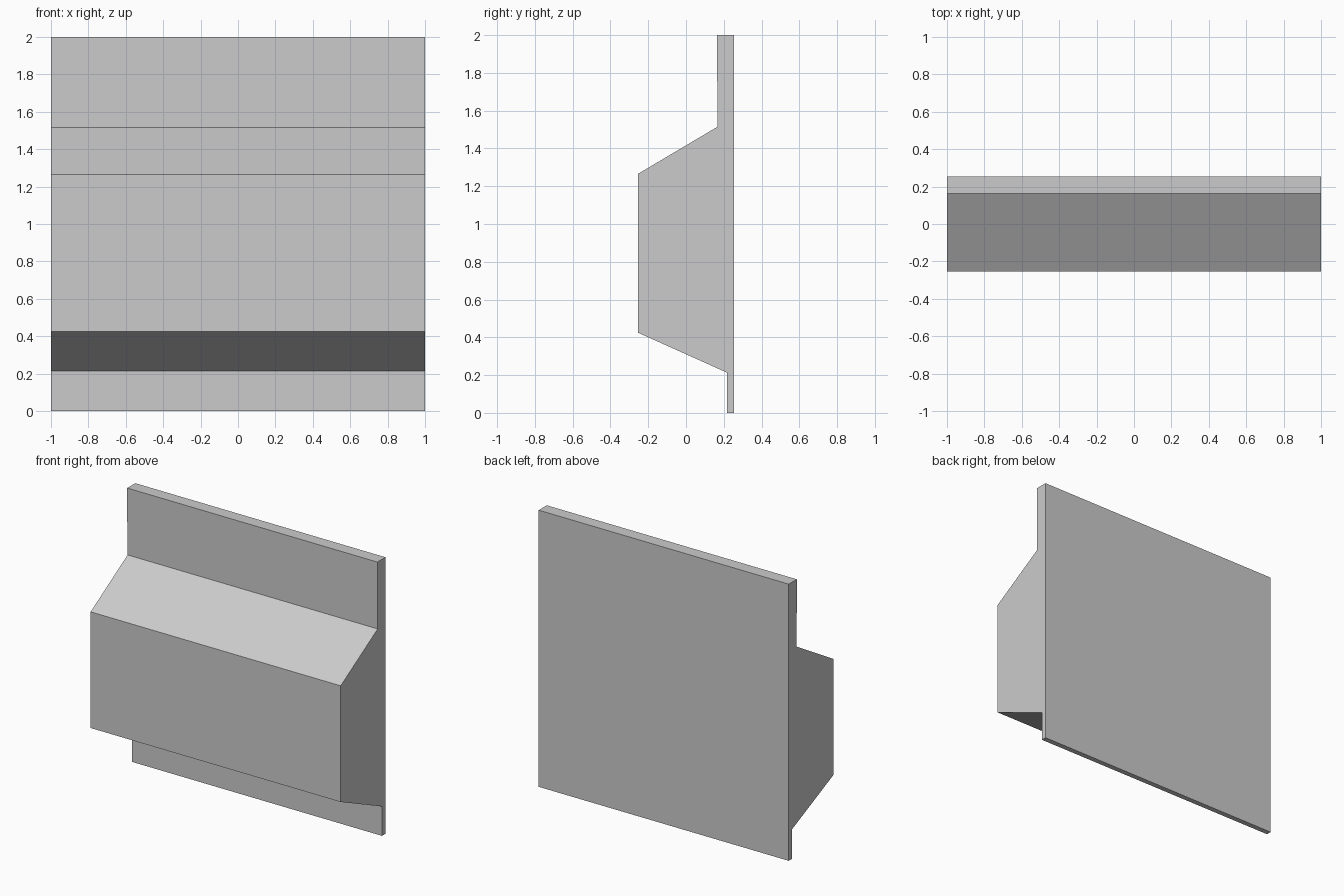
import bpy
import bmesh

# Remove the default object
cube = bpy.data.objects.get("Cube")
if cube:
    bpy.data.objects.remove(cube, do_unlink=True)


def make_material(name, colour):
    mat = bpy.data.materials.new(name)
    mat.use_nodes = True
    mat.diffuse_color = colour
    mat.node_tree.nodes["Principled BSDF"].inputs["Base Color"].default_value = colour
    return mat


def extrude_profile(name, profile, half_width, mat):
    """Sweep a (y, z) outline along x."""
    bm = bmesh.new()
    verts = [bm.verts.new((-half_width, y, z)) for y, z in profile]
    face = bm.faces.new(verts)
    swept = bmesh.ops.extrude_face_region(bm, geom=[face], use_keep_orig=True)
    moved = [g for g in swept["geom"] if isinstance(g, bmesh.types.BMVert)]
    bmesh.ops.translate(bm, verts=moved, vec=(2 * half_width, 0, 0))
    bmesh.ops.recalc_face_normals(bm, faces=bm.faces)
    mesh = bpy.data.meshes.new(name)
    bm.to_mesh(mesh)
    bm.free()
    mesh.materials.append(mat)
    obj = bpy.data.objects.new(name, mesh)
    bpy.context.collection.objects.link(obj)
    return obj


grey = make_material("light grey", (0.6, 0.6, 0.6, 1))

# Wall section: flat back, thin foot, protruding middle, upper flange with a slight lip
wall_outline = [
    (0.255, 0), (0.255, 2),
    (0.163, 2), (0.163, 1.755), (0.167, 1.755), (0.167, 1.515),
    (-0.255, 1.265), (-0.255, 0.425),
    (0.217, 0.213), (0.217, 0),
]
extrude_profile("wall_section", wall_outline, 1, grey)
